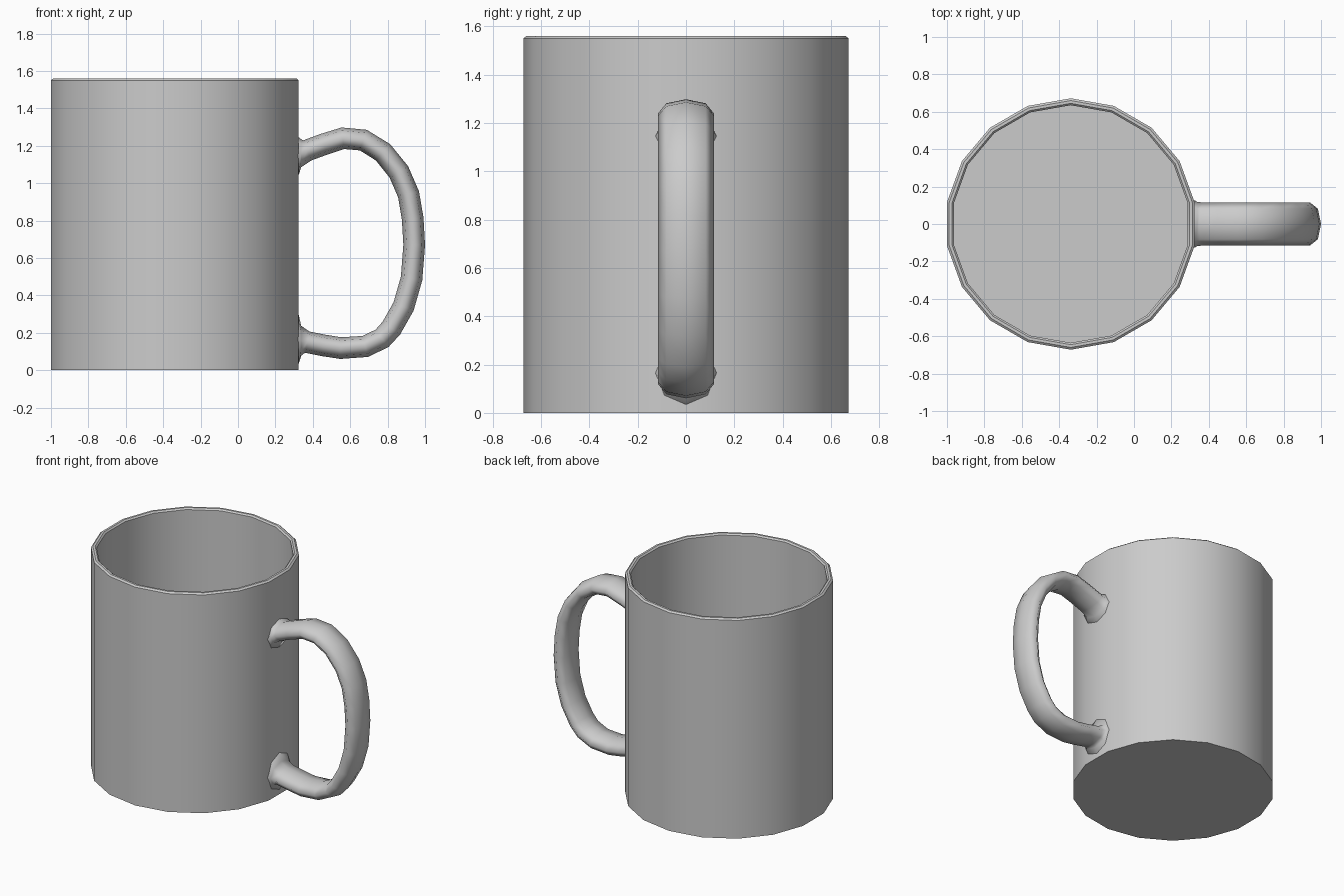
import bpy, bmesh, math
from mathutils import Vector

cube = bpy.data.objects.get("Cube")
if cube:
    bpy.data.objects.remove(cube, do_unlink=True)

# Glazed grey, the only colour
grey = bpy.data.materials.new("grey_ceramic")
grey.use_nodes = True
colour = (0.6, 0.6, 0.6, 1)
grey.diffuse_color = colour
grey.node_tree.nodes["Principled BSDF"].inputs["Base Color"].default_value = colour


def loft(name, rings, smooth_angle):
    """Skin closed rings of points and cap both ends."""
    bm = bmesh.new()
    loops = [[bm.verts.new(p) for p in ring] for ring in rings]
    for a, b in zip(loops, loops[1:]):
        for i in range(len(a)):
            j = (i + 1) % len(a)
            bm.faces.new((a[i], a[j], b[j], b[i]))
    bm.faces.new(loops[0][::-1])
    bm.faces.new(loops[-1])
    bmesh.ops.recalc_face_normals(bm, faces=bm.faces)
    mesh = bpy.data.meshes.new(name)
    bm.to_mesh(mesh)
    bm.free()
    mesh.materials.append(grey)
    obj = bpy.data.objects.new(name, mesh)
    bpy.context.collection.objects.link(obj)
    bpy.ops.object.select_all(action="DESELECT")
    obj.select_set(True)
    bpy.context.view_layer.objects.active = obj
    bpy.ops.object.shade_smooth_by_angle(angle=math.radians(smooth_angle))
    return obj


# Cup: outer wall, bevelled rim, inner wall and floor
SIDES, CENTRE = 18, -0.338
profile = [(0.672, 0), (0.672, 1.55), (0.66, 1.56), (0.645, 1.56),
           (0.635, 1.55), (0.635, 0.04)]


def circle(radius, z):
    angles = [math.radians(10) + math.tau * i / SIDES for i in range(SIDES)]
    return [(CENTRE + radius * math.cos(a), radius * math.sin(a), z) for a in angles]


loft("cup", [circle(r, z) for r, z in profile], 30)

# Handle: flat oval section swept along a loop, flared where it meets the cup
# Each entry: x, z, half thickness, half width
W, T = 0.115, 0.058
path = [(0.30, 1.145, 0.105, 0.128), (0.325, 1.145, 0.1, 0.126),
        (0.338, 1.16, 0.075, 0.118), (0.37, 1.175, T, W),
        (0.46, 1.208, T, W), (0.56, 1.24, T, W), (0.67, 1.23, T, W),
        (0.775, 1.165, T, W), (0.86, 1.06, T, W), (0.912, 0.94, T, W),
        (0.934, 0.81, T, W), (0.942, 0.67, T, W), (0.928, 0.49, T, W),
        (0.885, 0.34, T, W), (0.82, 0.225, T, W), (0.77, 0.17, T, W),
        (0.68, 0.127, T, W), (0.55, 0.118, T, W), (0.46, 0.132, T, W),
        (0.37, 0.15, T, W), (0.338, 0.157, 0.08, 0.118),
        (0.325, 0.165, 0.13, 0.126), (0.30, 0.165, 0.14, 0.128)]
points = [Vector((x, 0, z)) for x, z, _, _ in path]
rings = []
for i, (x, z, thick, wide) in enumerate(path):
    if i < 3 or i > len(path) - 4:
        out = Vector((0, 0, 1 if i < 3 else -1))
    else:
        t = (points[i + 1] - points[i]).normalized() + (points[i] - points[i - 1]).normalized()
        out = Vector((-t.z, 0, t.x)).normalized()
    rings.append([points[i] + out * thick * math.cos(a) + Vector((0, wide * math.sin(a), 0))
                  for a in (math.tau * k / 8 for k in range(8))])
loft("handle", rings, 80)
